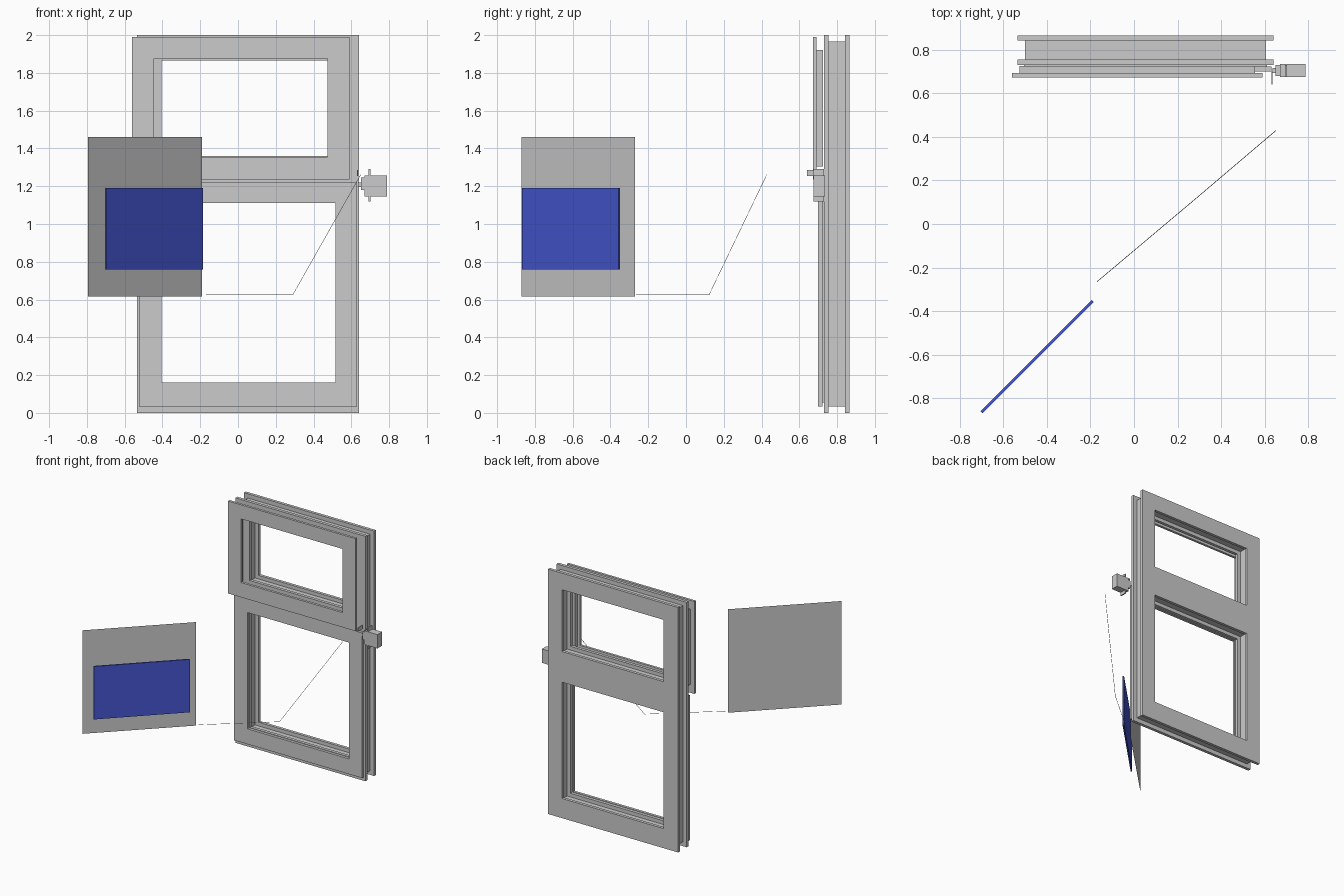
import bpy, bmesh
from mathutils import Vector

cube = bpy.data.objects.get("Cube")
if cube:
    bpy.data.objects.remove(cube)


def material(name, color):
    m = bpy.data.materials.new(name)
    m.use_nodes = True
    m.diffuse_color = color
    m.node_tree.nodes["Principled BSDF"].inputs["Base Color"].default_value = color
    return m


GREY = material("light grey", (0.6, 0.6, 0.6, 1))
BLUE = material("blue", (0.06, 0.095, 0.65, 1))


def finish(name, bm, mat):
    mesh = bpy.data.meshes.new(name)
    bm.to_mesh(mesh)
    bm.free()
    mesh.materials.append(mat)
    ob = bpy.data.objects.new(name, mesh)
    bpy.context.collection.objects.link(ob)
    return ob


def grow(rect, d):
    x0, x1, z0, z1 = rect
    return (x0 - d, x1 + d, z0 - d, z1 + d)


def plate(name, outer, holes, y0, y1):
    """Upright slab (x0, x1, z0, z1) with rectangular openings."""
    rects = [outer, *holes]
    xs = sorted({v for r in rects for v in r[:2]})
    zs = sorted({v for r in rects for v in r[2:]})
    bm = bmesh.new()
    for a, b in zip(xs, xs[1:]):
        for c, d in zip(zs, zs[1:]):
            mx, mz = (a + b) / 2, (c + d) / 2
            if any(h[0] < mx < h[1] and h[2] < mz < h[3] for h in holes):
                continue
            bm.faces.new([bm.verts.new((x, y0, z))
                          for x, z in ((a, c), (b, c), (b, d), (a, d))])
    bmesh.ops.remove_doubles(bm, verts=bm.verts, dist=0.0001)
    ext = bmesh.ops.extrude_face_region(bm, geom=bm.faces[:], use_keep_orig=True)
    moved = [v for v in ext["geom"] if isinstance(v, bmesh.types.BMVert)]
    bmesh.ops.translate(bm, verts=moved, vec=(0, y1 - y0, 0))
    bmesh.ops.recalc_face_normals(bm, faces=bm.faces)
    return finish(name, bm, GREY)


def board(name, start, end, z0, z1, thick, mat):
    """Upright board along a line in plan; zero thickness gives a sheet."""
    a, b = Vector((*start, 0)), Vector((*end, 0))
    up0, up1 = Vector((0, 0, z0)), Vector((0, 0, z1))
    bm = bmesh.new()
    face = bm.faces.new([bm.verts.new(p) for p in (a + up0, b + up0, b + up1, a + up1)])
    if thick:
        side = (b - a).normalized().cross(Vector((0, 0, 1))) * -thick
        ext = bmesh.ops.extrude_face_region(bm, geom=[face], use_keep_orig=True)
        moved = [v for v in ext["geom"] if isinstance(v, bmesh.types.BMVert)]
        bmesh.ops.translate(bm, verts=moved, vec=side)
        bmesh.ops.recalc_face_normals(bm, faces=bm.faces)
    return finish(name, bm, mat)


# Fixed frame: two flanges joined by a recessed web
frame = (-0.535, 0.64, 0, 2)
upper = (-0.405, 0.515, 1.36, 1.865)
lower = (-0.405, 0.515, 0.16, 1.11)
plate("frame_back_flange", frame, [upper, lower], 0.842, 0.866)
plate("frame_web", grow(frame, -0.035), [grow(upper, 0.03), grow(lower, 0.03)], 0.755, 0.842)
plate("frame_front_flange", frame, [upper, lower], 0.73, 0.755)

# Lower sash, closed against the frame
low_sash = (-0.525, 0.63, 0.035, 1.22)
plate("lower_sash_face", low_sash, [lower], 0.7, 0.722)
plate("lower_sash_seat", grow(low_sash, -0.02), [grow(lower, 0.02)], 0.722, 0.73)

# Upper sash, set off to one side and slightly forward
up_sash = (-0.56, 0.59, 1.235, 1.99)
up_hole = (-0.445, 0.475, 1.355, 1.875)
plate("upper_sash_face", up_sash, [up_hole], 0.672, 0.692)
plate("upper_sash_body", (-0.525, 0.555, 1.305, 1.92), [grow(up_hole, 0.02)], 0.692, 0.726)

# Drive unit beside the frame
plate("motor_box", (0.67, 0.788, 1.145, 1.258), [], 0.675, 0.735)
plate("motor_mount_plate", (0.692, 0.702, 1.118, 1.29), [], 0.675, 0.73)
plate("motor_shaft", (0.635, 0.67, 1.195, 1.22), [], 0.693, 0.717)
plate("motor_collar", (0.65, 0.67, 1.18, 1.245), [], 0.68, 0.73)
plate("drive_lever", (0.63, 0.636, 1.255, 1.285), [], 0.64, 0.7)

# Control panel with a blue sheet standing in front of it
board("back_panel", (-0.795, -0.87), (-0.19, -0.27), 0.615, 1.46, 0, GREY)
board("blue_display", (-0.695, -0.868), (-0.185, -0.358), 0.758, 1.19, 0.012, BLUE)

# Cable from the panel towards the motor
curve = bpy.data.curves.new("cable", "CURVE")
curve.dimensions = "3D"
curve.bevel_depth = 0.0015
curve.bevel_resolution = 0
spline = curve.splines.new("POLY")
path = [(-0.17, -0.265, 0.625), (0.29, 0.122, 0.625), (0.65, 0.428, 1.262)]
spline.points.add(len(path) - 1)
for point, co in zip(spline.points, path):
    point.co = (*co, 1)
curve.materials.append(GREY)
bpy.context.collection.objects.link(bpy.data.objects.new("cable", curve))
